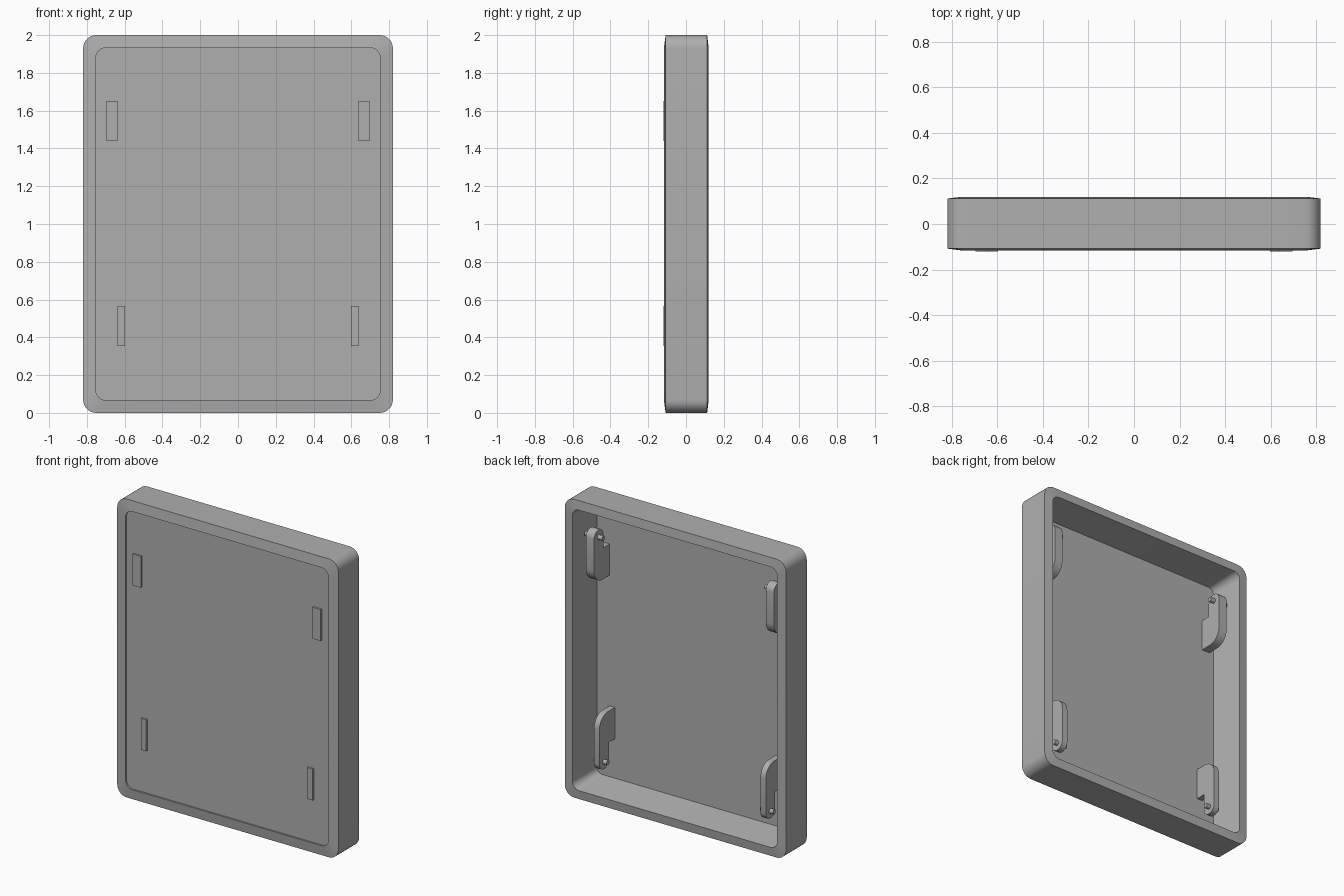
import bpy, bmesh, math

if "Cube" in bpy.data.objects:
    bpy.data.objects.remove(bpy.data.objects["Cube"])

HALF_W, HALF_H = 0.82, 1.0

# Dark grey used throughout
grey = bpy.data.materials.new("dark_grey")
grey.diffuse_color = (0.43, 0.43, 0.43, 1)
grey.use_nodes = True
grey.node_tree.nodes["Principled BSDF"].inputs["Base Color"].default_value = grey.diffuse_color


def finish(bm, name, angle=30):
    bmesh.ops.recalc_face_normals(bm, faces=bm.faces[:])
    me = bpy.data.meshes.new(name)
    bm.to_mesh(me)
    bm.free()
    me.materials.append(grey)
    ob = bpy.data.objects.new(name, me)
    bpy.context.collection.objects.link(ob)
    bpy.ops.object.select_all(action='DESELECT')
    ob.select_set(True)
    bpy.context.view_layer.objects.active = ob
    bpy.ops.object.shade_smooth_by_angle(angle=math.radians(angle))
    return ob


def arc(cx, cz, r, a0, a1, n=8):
    return [(cx + r * math.cos(math.radians(a0 + (a1 - a0) * i / n)),
             cz + r * math.sin(math.radians(a0 + (a1 - a0) * i / n))) for i in range(n + 1)]


def rounded_rect(inset, r):
    w, h = HALF_W - inset - r, HALF_H - inset - r
    pts = []
    for i, (sx, sz) in enumerate([(1, 1), (-1, 1), (-1, -1), (1, -1)]):
        pts += arc(sx * w, 1 + sz * h, r, 90 * i, 90 * i + 90)
    return pts


# Tray: rounded frame, recessed front panel and tapered open back (inset, y, radius)
sections = [(0.068, -0.107, 0.05), (0.068, -0.117, 0.05), (0.0, -0.108, 0.07),
            (0.0, 0.112, 0.07), (0.06, 0.119, 0.05), (0.09, -0.1, 0.04)]
bm = bmesh.new()
rings = [[bm.verts.new((x, y, z)) for x, z in rounded_rect(inset, r)] for inset, y, r in sections]
for a, b in zip(rings, rings[1:]):
    for i in range(len(a)):
        j = (i + 1) % len(a)
        bm.faces.new((a[i], a[j], b[j], b[i]))
bm.faces.new(rings[0])
bm.faces.new(rings[-1])
finish(bm, "tray", 20)


def bracket(name, x, width, z0, direction, reach, pin_out):
    # Root through the panel, with a round-ended arm standing clear behind it
    prof = [(-0.12, 0), (-0.12, 0.21), (-0.035, 0.21)]
    prof += arc(0.015, reach, 0.05, 180, 0, 10)
    prof += arc(-0.025, 0.09, 0.09, 0, -90, 8)
    bm = bmesh.new()
    face = bm.faces.new([bm.verts.new((x - width / 2, y, z0 + direction * v)) for y, v in prof])
    ext = bmesh.ops.extrude_face_region(bm, geom=[face])
    bmesh.ops.translate(bm, vec=(width, 0, 0),
                        verts=[v for v in ext["geom"] if isinstance(v, bmesh.types.BMVert)])
    finish(bm, name)
    # Cross pin through the end of the arm
    bpy.ops.mesh.primitive_cylinder_add(vertices=16, radius=0.016, depth=width + 2 * pin_out,
                                        location=(x, 0.015, z0 + direction * reach),
                                        rotation=(0, math.pi / 2, 0))
    pin = bpy.context.object
    pin.name = name + "_pin"
    pin.data.materials.append(grey)
    bpy.ops.object.shade_smooth_by_angle(angle=math.radians(30))


for side, s in (("left", -1), ("right", 1)):
    bracket("upper_bracket_" + side, s * 0.667, 0.06, 1.44, 1, 0.3, 0.035)
    bracket("lower_bracket_" + side, s * 0.617, 0.04, 0.565, -1, 0.32, 0.028)
